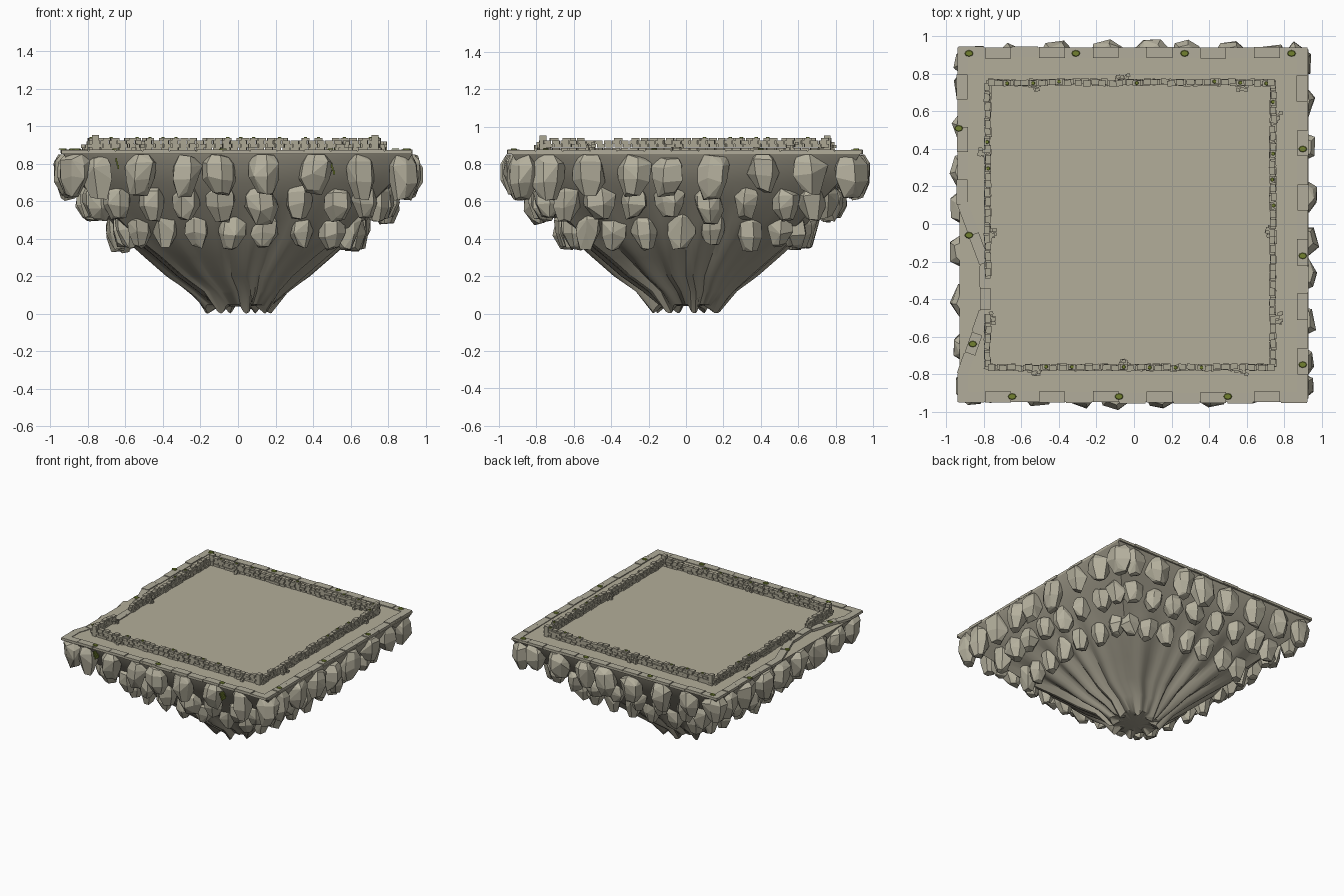
import bpy, bmesh, math, random
from mathutils import Matrix, Vector

random.seed(7)
rnd = random.uniform
if "Cube" in bpy.data.objects:
    bpy.data.objects.remove(bpy.data.objects["Cube"], do_unlink=True)


def material(name, r, g, b):
    m = bpy.data.materials.new(name)
    m.use_nodes = True
    m.diffuse_color = (r, g, b, 1)
    m.node_tree.nodes["Principled BSDF"].inputs["Base Color"].default_value = (r, g, b, 1)
    return m


floor_mat = material("paving tan", 0.45, 0.42, 0.32)
trim_mat = material("trim stone", 0.44, 0.415, 0.325)
rock_mat = material("pale rock", 0.46, 0.435, 0.34)
brick_mat = material("wall stone", 0.41, 0.385, 0.295)
earth_mat = material("grey earth", 0.37, 0.345, 0.27)
moss_mat = material("moss green", 0.17, 0.22, 0.03)


def finish(name, bm, *mats):
    bmesh.ops.recalc_face_normals(bm, faces=bm.faces)
    me = bpy.data.meshes.new(name)
    bm.to_mesh(me)
    bm.free()
    for m in mats:
        me.materials.append(m)
    ob = bpy.data.objects.new(name, me)
    bpy.context.collection.objects.link(ob)
    return ob


def box(bm, centre, size, yaw=0.0):
    mat = Matrix.Translation(centre) @ Matrix.Rotation(yaw, 4, "Z") @ Matrix.Diagonal((*size, 1))
    bmesh.ops.create_cube(bm, size=1, matrix=mat)


# Island profile: height, half width, squareness of the cross-section
PROFILE = [(0.0, 0.14, 0.1), (0.06, 0.18, 0.15), (0.2, 0.36, 0.3), (0.4, 0.59, 0.65),
           (0.5, 0.68, 0.75), (0.6, 0.77, 0.8), (0.7, 0.85, 0.88), (0.8, 0.91, 0.96),
           (0.853, 0.93, 1.0)]


def section(z):
    for (z0, h0, k0), (z1, h1, k1) in zip(PROFILE, PROFILE[1:]):
        if z <= z1:
            t = (z - z0) / (z1 - z0)
            return h0 + (h1 - h0) * t, k0 + (k1 - k0) * t
    return PROFILE[-1][1:]


def radius(angle, z):
    half, k = section(z)
    return half / max(abs(math.cos(angle)), abs(math.sin(angle))) ** k


# Pleated earth body tapering to a ragged, twisted tip
COUNT = 128
bm = bmesh.new()
rings = []
for z in (0.853, 0.8, 0.7, 0.6, 0.5, 0.4, 0.3, 0.2, 0.12, 0.05):
    fold = max(0.0, min(1.0, (0.6 - z) / 0.4))
    ring = []
    for i in range(COUNT):
        a = math.tau * i / COUNT
        saw = abs(math.sin(a * 8 + 0.9 * math.sin(3 * a))) - 0.6
        r = radius(a, z) * (1 + fold * (0.12 * saw + 0.04 * math.sin(a * 21)))
        drop = 0.05 * max(0, math.sin(a * 8 + 1)) if z < 0.06 else 0
        twist = a + 1.2 * max(0, 0.2 - z)
        ring.append(bm.verts.new((r * math.cos(twist), r * math.sin(twist), z - drop * 0.95)))
    rings.append(ring)
for scale, z in ((0.65, 0.045), (0.3, 0.04)):
    rings.append([bm.verts.new((v.co.x * scale, v.co.y * scale, z)) for v in rings[9]])
for upper, lower in zip(rings, rings[1:]):
    for i in range(COUNT):
        j = (i + 1) % COUNT
        bm.faces.new((upper[i], upper[j], lower[j], lower[i]))
ledge = bm.faces.new(rings[0])
ledge.material_index = 1
bm.faces.new(rings[-1])
body = finish("earth_body", bm, earth_mat, floor_mat)
bpy.ops.object.select_all(action="DESELECT")
body.select_set(True)
bpy.context.view_layer.objects.active = body
bpy.ops.object.shade_smooth_by_angle(angle=math.radians(35))


# Faceted boulders hung in three rows around the island, kept below the slab
def boulder(bm, centre, yaw, w, d, h):
    points = []
    sides = random.choice((5, 6, 7))
    spin = rnd(0, 1)
    lean = rnd(-0.12, 0.12)
    for level, scale in ((0.5, 0.66), (0.27, 1.0), (-0.1, 0.98), (-0.5, 0.52)):
        for i in range(sides):
            a = math.tau * (i + spin) / sides
            s = scale * rnd(0.86, 1.12)
            p = Vector(((math.cos(a) * s / 2 + lean * level) * w, math.sin(a) * s * d / 2,
                        (level + rnd(-0.08, 0.08)) * h))
            p = Matrix.Rotation(yaw, 3, "Z") @ p + centre
            p.z = min(p.z, 0.85)
            points.append(bm.verts.new(p))
    hull = bmesh.ops.convex_hull(bm, input=points)
    bmesh.ops.delete(bm, geom=[g for g in hull["geom_interior"] if isinstance(g, bmesh.types.BMVert)],
                     context="VERTS")


ROWS = [
    ("upper", 0.745, 0.035, (0.18, 0.15, 0.215), (-0.74, -0.51, -0.27, -0.09, 0.14, 0.4, 0.65, 0.88)),
    ("middle", 0.595, 0.025, (0.155, 0.15, 0.175), (-0.66, -0.46, -0.27, -0.08, 0.12, 0.32, 0.54, 0.7)),
    ("lower", 0.445, 0.01, (0.14, 0.14, 0.185), (-0.57, -0.4, -0.22, -0.03, 0.14, 0.35, 0.54)),
]
for name, z, push, (w, d, h), places in ROWS:
    bm = bmesh.new()
    half = section(z)[0]
    for side in range(4):
        turn = side * math.pi / 2
        for u in places:
            a = math.atan2(-half, u) + turn
            r = radius(a, z) + push
            s = rnd(0.88, 1.12)
            centre = Vector((r * math.cos(a), r * math.sin(a), z + rnd(-0.015, 0.015)))
            boulder(bm, centre, turn + 0.6 * (u / half) ** 3, w * s, d, h * rnd(0.9, 1.08))
    bmesh.ops.dissolve_limit(bm, angle_limit=math.radians(9), verts=bm.verts, edges=bm.edges)
    finish(name + "_boulders", bm, rock_mat)

# Paved slab with a broken notch on its right-hand side
OUTLINE = [(-0.94, -0.95), (0.925, -0.95), (0.925, 0.94), (-0.94, 0.94),
           (-0.94, 0.1), (-0.82, -0.22), (-0.82, -0.46), (-0.94, -0.8)]
bm = bmesh.new()
base = bm.faces.new([bm.verts.new((x, y, 0.854)) for x, y in OUTLINE])
lifted = bmesh.ops.extrude_face_region(bm, geom=[base])
bmesh.ops.translate(bm, verts=[v for v in lifted["geom"] if isinstance(v, bmesh.types.BMVert)],
                    vec=(0, 0, 0.015))
finish("paved_slab", bm, floor_mat)

# Edge stones following the slab outline
bm = bmesh.new()
for p, q in zip(OUTLINE, OUTLINE[1:] + OUTLINE[:1]):
    p, q = Vector((*p, 0)), Vector((*q, 0))
    along = q - p
    n = max(1, round(along.length / 0.144))
    yaw = math.atan2(along.y, along.x)
    inward = Vector((-along.y, along.x, 0)).normalized()
    for i in range(n):
        c = p + along * ((i + 0.5) / n) + inward * (0.026 + rnd(-0.004, 0.004))
        c.z = 0.864 + 0.003 * (i % 2)
        box(bm, c, (along.length / n - 0.006, 0.058, 0.02), yaw)
finish("edge_stones", bm, trim_mat)

# Low ruined wall in courses of small bricks
X0, X1, Y0, Y1, BASE, COURSE = -0.78, 0.74, -0.765, 0.755, 0.869, 0.019
RUNS = [((X0, Y0), (X1, Y0)), ((X1, Y0), (X1, Y1)), ((X1, Y1), (X0, Y1)),
        ((X0, Y1), (X0, -0.28)), ((X0, -0.48), (X0, Y0))]
bm = bmesh.new()
wall_moss = []
for p, q in RUNS:
    p, q = Vector((*p, 0)), Vector((*q, 0))
    along = q - p
    yaw = math.atan2(along.y, along.x)
    side = Vector((-along.y, along.x, 0)).normalized()
    n = round(along.length / 0.046)
    for course in range(4):
        for i in range(n):
            if course == 3 and rnd(0, 1) < 0.45:
                continue
            t = (i + 0.5 + 0.25 * (course % 2)) / n
            c = p + along * min(t, 1) + side * rnd(-0.006, 0.006)
            height = COURSE * (0.65 if course == 3 else 0.95)
            c.z = BASE + COURSE * course + height / 2
            box(bm, c, (along.length / n * rnd(0.82, 0.96), 0.03, height), yaw + rnd(-0.08, 0.08))
            if course == 3 and i % 3 == 0:
                wall_moss.append((c.x, c.y, c.z + height / 2))
for x in (X0 + 0.02, X1 - 0.01):
    for y in (Y0, Y1):
        box(bm, (x, y, 0.91), (0.036, 0.036, 0.086))
finish("ruined_wall", bm, brick_mat)

# Little heaps of fallen bricks beside the wall
bm = bmesh.new()
HEAPS = [(-0.53, 0.73), (-0.06, 0.78), (0.57, 0.73), (-0.53, -0.79), (-0.06, -0.74), (0.57, -0.79),
         (0.77, 0.57), (0.715, -0.04), (0.77, -0.5), (-0.81, 0.38), (-0.755, -0.05), (-0.755, -0.5)]
for x, y in HEAPS:
    for i in range(7):
        spread = Vector((rnd(-0.03, 0.03), rnd(-0.015, 0.015)))
        if abs(x) > 0.7:
            spread = spread.yx
        box(bm, (x + spread.x, y + spread.y, BASE + 0.009 + 0.016 * (i // 3)),
            (0.022, 0.018, 0.018), rnd(-0.3, 0.3))
finish("fallen_bricks", bm, brick_mat)

# Moss patches on the edge stones and wall, and hanging strands
bm = bmesh.new()
PATCHES = [(-0.88, 0.91), (-0.31, 0.91), (0.27, 0.91), (0.84, 0.91), (0.9, 0.4), (0.9, -0.17), (0.9, -0.75),
           (-0.65, -0.92), (-0.08, -0.92), (0.5, -0.92), (-0.935, 0.51), (-0.88, -0.06), (-0.86, -0.64)]
for x, y in PATCHES:
    bmesh.ops.create_cone(bm, cap_ends=True, segments=8, radius1=0.023, radius2=0.019, depth=0.006,
                          matrix=Matrix.Translation((x, y, 0.879)) @ Matrix.Diagonal((1, 0.75, 1, 1)))
for x, y, z in wall_moss:
    bmesh.ops.create_cone(bm, cap_ends=True, segments=6, radius1=0.011, radius2=0.009, depth=0.006,
                          matrix=Matrix.Translation((x, y, z + 0.002)))
for x, z in ((-0.65, 0.82), (0.5, 0.79)):
    for i in range(3):
        box(bm, (x + 0.006 * i, -0.92, z - 0.018 * i), (0.009, 0.05, 0.022))
finish("moss_patches", bm, moss_mat)
